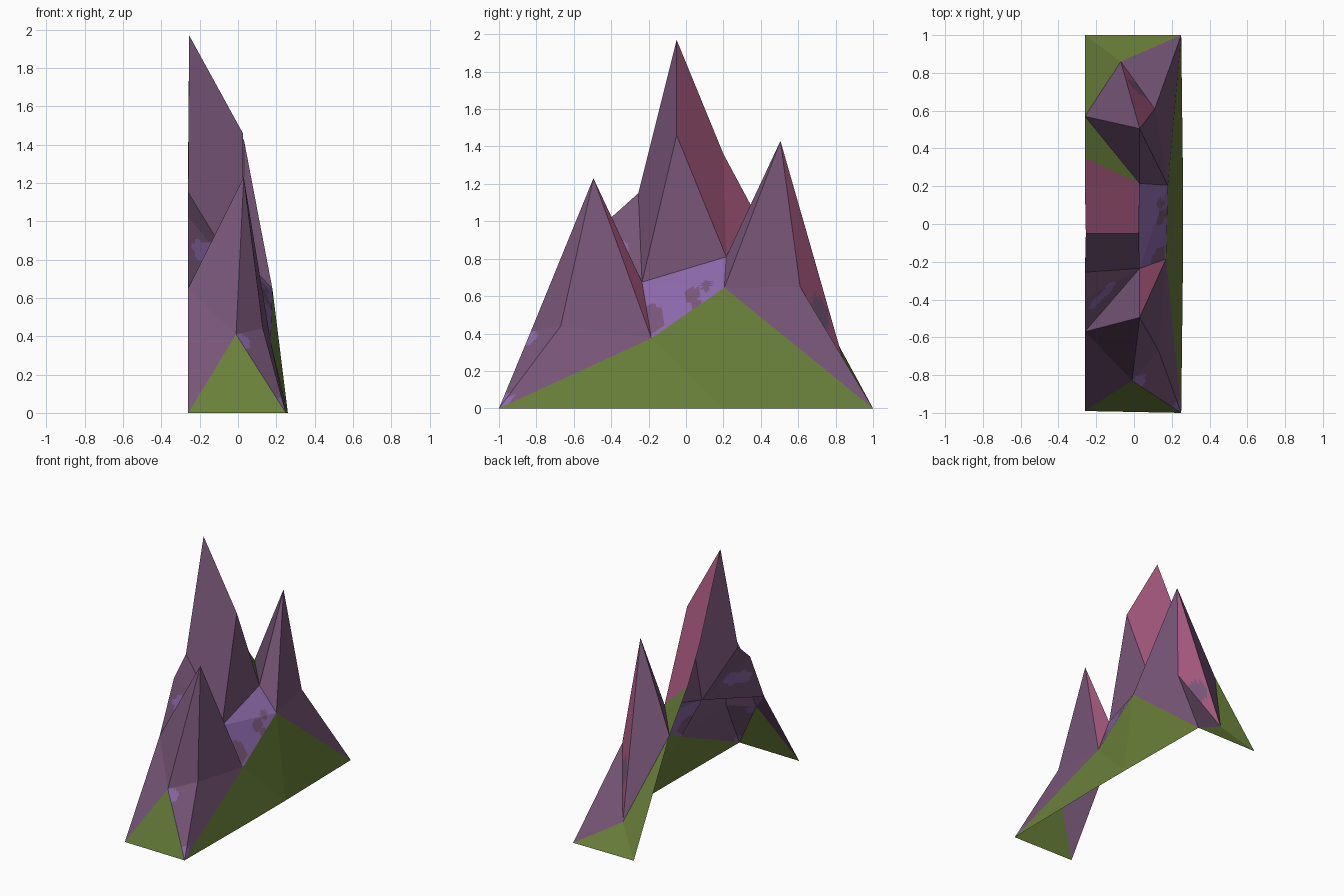
import bpy, bmesh
from mathutils import Vector

if "Cube" in bpy.data.objects:
    bpy.data.objects.remove(bpy.data.objects["Cube"])


def srgb(r, g, b):
    return tuple(((c / 255 + 0.055) / 1.055) ** 2.4 for c in (r, g, b)) + (1,)


def material(name, rgb):
    m = bpy.data.materials.new(name)
    m.diffuse_color = srgb(*rgb)
    m.use_nodes = True
    m.node_tree.nodes["Principled BSDF"].inputs["Base Color"].default_value = m.diffuse_color
    return m


MATS = [material("mauve rock", (120, 86, 120)),
        material("pink rock", (165, 88, 125)),
        material("violet rock", (140, 104, 170)),
        material("grass green", (106, 128, 58))]
MAUVE, PINK, VIOLET, GRASS = range(4)

# Key points of the ridge (open shell, cut flat along its left side)
P = dict(
    front_l=(-.26, -.99, 0), front_r=(.25, -1, 0),
    back_l=(-.26, 1, 0), back_r=(.25, 1, 0),
    base_a=(.26, -.15, 0), base_b=(.26, .2, 0),
    peak_f=(.03, -.495, 1.23), peak_m=(-.255, -.05, 1.97),
    crest=(.025, -.05, 1.46), peak_b=(.03, .505, 1.43),
    toe_f=(-.01, -.83, .41), toe_b=(-.07, .86, .19),
    rib_f=(.13, -.67, .44), rib_b=(.11, .61, .65),
    side_f=(-.26, -.57, .65), side_b=(-.26, .57, .79),
    cut_a=(-.26, -.40, 1.02), cut_b=(-.26, -.255, 1.15),
    cut_c=(-.26, .2, 1.36), cut_d=(-.26, .35, 1.08),
    gap_f=(.03, -.235, .675), gap_b=(.03, .215, .81),
    low_f=(.17, -.185, .375), low_b=(.18, .205, .645))


# Each part: (corner names, colour, [(spot colour, centre, radius)])
def build(name, parts):
    bm = bmesh.new()
    verts = {}
    for names, col, spots in parts:
        for n in names.split():
            if n not in verts:
                verts[n] = bm.verts.new(P[n])
        f = bm.faces.new([verts[n] for n in names.split()])
        f.material_index = col
        f.normal_update()
        if f.normal.z < 0:
            f.normal_flip()
    bmesh.ops.triangulate(bm, faces=[f for f in bm.faces if len(f.verts) > 3])
    # fine flat grid so painted patches can be picked by position
    if any(s for _, _, s in parts):
        bmesh.ops.subdivide_edges(bm, edges=bm.edges[:], cuts=15, use_grid_fill=True)
        for f in bm.faces:
            c = f.calc_center_median()
            for _, base, spots in parts:
                for col, centre, r in spots:
                    if f.material_index == base and (c - Vector(centre)).length < r:
                        f.material_index = col + 10
        for f in bm.faces:
            f.material_index %= 10
    me = bpy.data.meshes.new(name)
    bm.to_mesh(me)
    bm.free()
    for m in MATS:
        me.materials.append(m)
    ob = bpy.data.objects.new(name, me)
    bpy.context.collection.objects.link(ob)


# Front peak
build("front_peak", [
    ("peak_f side_f toe_f", MAUVE, []),
    ("side_f front_l toe_f", MAUVE, []),
    ("peak_f toe_f rib_f", MAUVE, []),
    ("toe_f front_r rib_f", MAUVE, [(VIOLET, (.025, -.83, .37), .045),
                                    (VIOLET, (.23, -.98, .05), .05)]),
    ("peak_f rib_f low_f", MAUVE, []),
    ("rib_f front_r low_f", MAUVE, []),
    ("peak_f low_f gap_f", PINK, []),
    ("peak_f gap_f side_f", MAUVE, []),
    ("gap_f cut_a side_f", MAUVE, [(VIOLET, (-.19, -.41, .85), .06),
                                   (VIOLET, (-.13, -.36, .84), .06)]),
    ("gap_f cut_b cut_a", MAUVE, [])])

# Tall middle peak with its level crest
build("middle_peak", [
    ("cut_b gap_f crest peak_m", MAUVE, []),
    ("crest gap_f gap_b", MAUVE, []),
    ("peak_m crest gap_b cut_c", PINK, []),
    ("cut_c gap_b cut_d", PINK, [])])

# Violet saddle between the peaks, with mauve patches
build("saddle", [
    ("gap_f gap_b low_b low_f", VIOLET, [(MAUVE, (.13, -.20, .48), .085),
                                         (MAUVE, (.12, .04, .60), .05),
                                         (MAUVE, (.11, .12, .635), .05),
                                         (MAUVE, (.15, .07, .54), .04)])])

# Back peak
build("back_peak", [
    ("peak_b side_b gap_b", MAUVE, []),
    ("peak_b gap_b low_b", MAUVE, []),
    ("peak_b low_b rib_b", MAUVE, []),
    ("low_b back_r rib_b", MAUVE, []),
    ("peak_b rib_b toe_b", PINK, [(MAUVE, (.03, .70, .50), .09)]),
    ("rib_b back_r toe_b", MAUVE, []),
    ("peak_b toe_b side_b", MAUVE, [])])

# Grass slopes around the foot
build("grass_slopes", [
    ("front_l front_r toe_f", GRASS, []),
    ("front_r base_a low_f", GRASS, []),
    ("base_a base_b low_b low_f", GRASS, []),
    ("base_b back_r low_b", GRASS, []),
    ("back_r back_l toe_b", GRASS, []),
    ("back_l side_b toe_b", GRASS, []),
    ("side_b cut_d gap_b", GRASS, [])])
